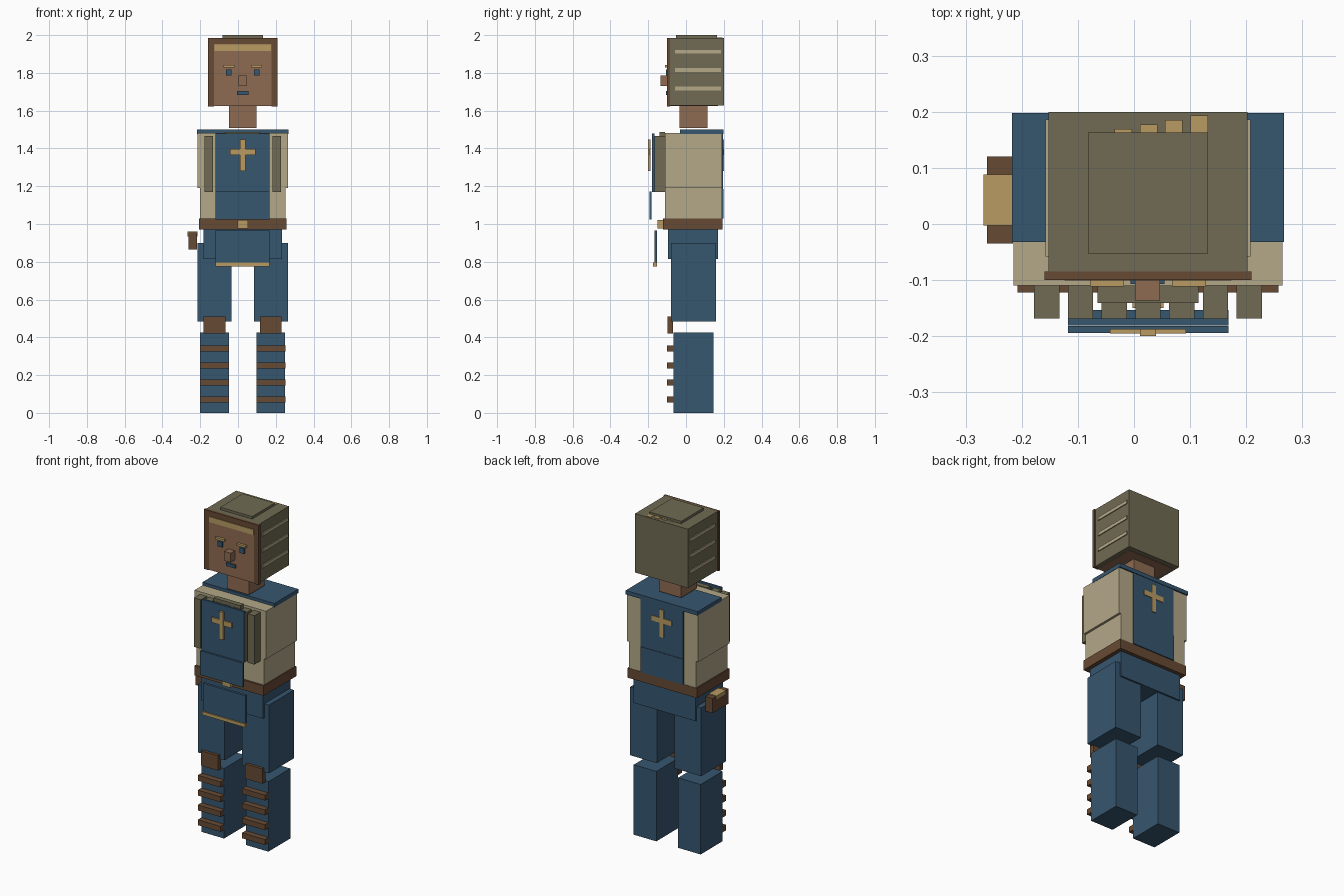
import bpy
import bmesh
from mathutils import Matrix, Vector

default_cube = bpy.data.objects.get("Cube")
if default_cube:
    bpy.data.objects.remove(default_cube, do_unlink=True)

MID = 0.025  # body centre line; the hip pouch shifts the whole figure


def linear(channel):
    c = channel / 255
    return c / 12.92 if c <= 0.04045 else ((c + 0.055) / 1.055) ** 2.4


def material(name, hex_code):
    color = [linear(v) for v in bytes.fromhex(hex_code)] + [1]
    mat = bpy.data.materials.new(name)
    mat.use_nodes = True
    mat.diffuse_color = color
    shader = mat.node_tree.nodes["Principled BSDF"]
    shader.inputs["Base Color"].default_value = color
    shader.inputs["Roughness"].default_value = 0.9
    return mat


blue = material("dusty blue", "36566F")
beige = material("linen beige", "B3A888")
olive = material("olive grey", "706B53")
brown = material("leather brown", "674A34")
skin = material("skin", "8F6B52")
gold = material("dull gold", "B89B63")


def block(name, mat, width, y, z, offset=0):
    """Flat-faced box, centred sideways on the body plus an offset."""
    size = Vector((width, y[1] - y[0], z[1] - z[0]))
    centre = Vector((MID + offset, sum(y) / 2, sum(z) / 2))
    bm = bmesh.new()
    bmesh.ops.create_cube(bm, size=1, matrix=Matrix.Translation(centre) @ Matrix.Diagonal(size).to_4x4())
    mesh = bpy.data.meshes.new(name)
    bm.to_mesh(mesh)
    bm.free()
    mesh.materials.append(mat)
    obj = bpy.data.objects.new(name, mesh)
    bpy.context.collection.objects.link(obj)
    return obj


def pair(name, mat, width, y, z, offset):
    for side, sign in (("right", -1), ("left", 1)):
        block(f"{side}_{name}", mat, width, y, z, sign * offset)


# Legs: thighs, knee pads, shins and their front straps
pair("thigh", blue, 0.18, (-0.08, 0.16), (0.485, 0.9), 0.149)
pair("knee_pad", brown, 0.115, (-0.097, -0.068), (0.42, 0.51), 0.149)
pair("shin", blue, 0.152, (-0.065, 0.145), (0, 0.425), 0.149)
for i in range(4):
    low = 0.054 + 0.09 * i
    pair(f"shin_strap_{i}", brown, 0.153, (-0.1, -0.065), (low, low + 0.033), 0.149)

# Hips, belt and skirt panel
block("hips", blue, 0.417, (-0.095, 0.17), (0.815, 0.97))
block("belt", brown, 0.465, (-0.122, 0.192), (0.97, 1.03))
block("belt_buckle", gold, 0.056, (-0.15, -0.122), (0.975, 1.022))
block("skirt_panel", blue, 0.286, (-0.168, -0.153), (0.795, 0.965))
block("skirt_trim", gold, 0.286, (-0.175, -0.153), (0.775, 0.795))

# Hip pouch
block("pouch", brown, 0.046, (-0.035, 0.12), (0.865, 0.955), -0.264)
block("pouch_clasp", gold, 0.054, (-0.003, 0.088), (0.935, 0.96), -0.266)

# Torso with a slightly wider upper half, and the shoulder mantle
block("waist", beige, 0.452, (-0.11, 0.19), (1.03, 1.19))
block("chest", beige, 0.48, (-0.11, 0.19), (1.19, 1.482))
block("mantle", blue, 0.484, (-0.032, 0.198), (1.476, 1.5))

# Row of chest slats under a collar strip
for i in range(-3, 4):
    block(f"chest_slat_{i + 4}", olive, 0.045, (-0.168, -0.11), (1.17, 1.467), i * 0.0602)
block("collar_strip", olive, 0.18, (-0.141, -0.11), (1.46, 1.487))

# Tabard panels, front and back
block("front_tabard", blue, 0.286, (-0.181, -0.168), (1.17, 1.48))
block("front_tabard_lower", blue, 0.286, (-0.194, -0.182), (1.025, 1.172))
block("back_tabard", blue, 0.286, (0.188, 0.195), (1.185, 1.478))
block("back_tabard_lower", blue, 0.286, (0.188, 0.198), (1.03, 1.185))

# Crosses on both panels
for side, y_bar, y_post in (("front", (-0.195, -0.187), (-0.2, -0.187)),
                            ("back", (0.194, 0.199), (0.194, 0.2))):
    block(f"{side}_cross_bar", gold, 0.135, y_bar, (1.365, 1.396))
    block(f"{side}_cross_post", gold, 0.028, y_post, (1.28, 1.447))

# Neck, head and hood
block("neck", skin, 0.146, (-0.035, 0.115), (1.508, 1.63))
block("head", skin, 0.303, (-0.096, 0.17), (1.624, 1.955))
block("hood", olive, 0.355, (-0.085, 0.2), (1.627, 1.985))
block("hood_cap", olive, 0.214, (-0.053, 0.163), (1.985, 2))
for i in range(4):
    block(f"hood_tab_{i}", gold, 0.031, (0.1, 0.169 + 0.008 * i), (1.98, 1.988), -0.044 + 0.045 * i)

# Hood rim around the face
pair("rim_side", brown, 0.033, (-0.1, -0.085), (1.623, 1.985), 0.168)
block("rim_top", brown, 0.303, (-0.1, -0.085), (1.952, 1.985))
block("brow_band", gold, 0.298, (-0.101, -0.09), (1.917, 1.95))

# Stripes on the hood sides
for i in range(3):
    low = 1.708 + 0.097 * i
    pair(f"hood_stripe_{i}", beige, 0.008, (-0.058, 0.186), (low, low + 0.02), 0.179)

# Face
pair("eye", blue, 0.028, (-0.105, -0.095), (1.787, 1.819), 0.074)
pair("eyebrow", gold, 0.06, (-0.111, -0.095), (1.828, 1.841), 0.073)
block("nose", skin, 0.044, (-0.136, -0.095), (1.73, 1.786), -0.001)
block("mouth", blue, 0.061, (-0.107, -0.095), (1.684, 1.703), -0.001)
